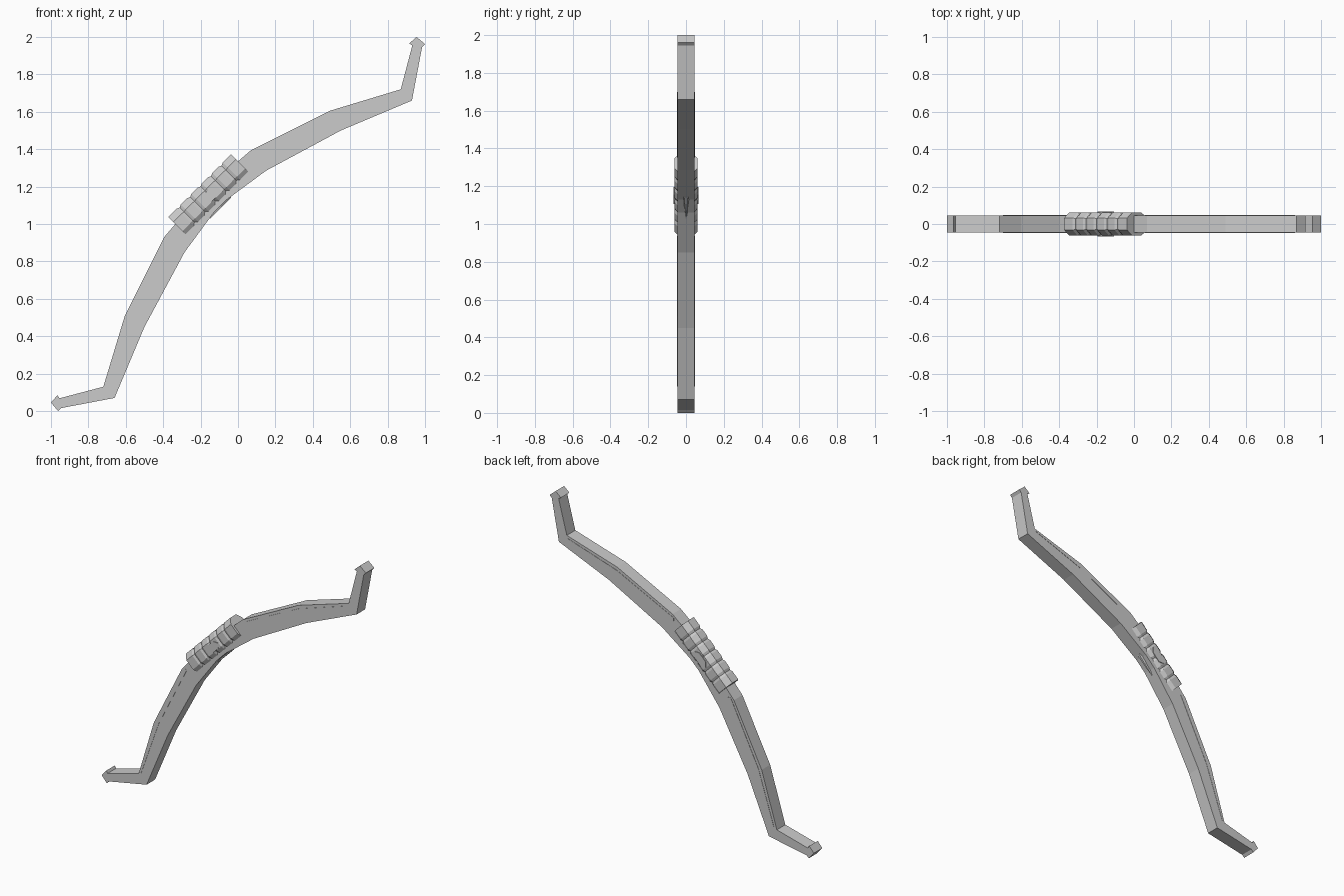
import bpy, bmesh, math

if "Cube" in bpy.data.objects:
    bpy.data.objects.remove(bpy.data.objects["Cube"])

R = math.sqrt(0.5)


def mirror(pts):
    """Reflect a front profile across the bow's diagonal symmetry line."""
    return [(1 - z, 1 - x) for x, z in reversed(pts)]


def local(u, v):
    """Grip coordinates (u along the grip, v outward) to front-view x, z."""
    return ((u - v) * R + 0.5, (u + v) * R + 0.5)


def make(name, verts, faces):
    me = bpy.data.meshes.new(name)
    me.from_pydata(verts, [], faces)
    bm = bmesh.new()
    bm.from_mesh(me)
    bmesh.ops.recalc_face_normals(bm, faces=bm.faces[:])
    bm.to_mesh(me)
    bm.free()
    ob = bpy.data.objects.new(name, me)
    bpy.context.collection.objects.link(ob)
    return ob


def loft(name, rings):
    """Skin closed rings with capped ends."""
    n = len(rings[0])
    verts = [p for r in rings for p in r]
    faces = [(i * n + j, i * n + (j + 1) % n, (i + 1) * n + (j + 1) % n, (i + 1) * n + j)
             for i in range(len(rings) - 1) for j in range(n)]
    last = (len(rings) - 1) * n
    faces += [tuple(reversed(range(n))), tuple(range(last, last + n))]
    return make(name, verts, faces)


def slab(name, profile, y):
    """Extrude a front profile through the bow's thickness."""
    return loft(name, [[(x, s * y, z) for x, z in profile] for s in (-1, 1)])


# Bow body: outer and inner edges of the upper half, mirrored for the lower half
outer = [(0.0, 1.335), (0.07, 1.395), (0.49, 1.605), (0.87, 1.72), (0.932, 1.955),
         (0.915, 1.965), (0.955, 2.0)]
inner = [(1.0, 1.962), (0.984, 1.945), (0.93, 1.66), (0.55, 1.50), (0.15, 1.285), (-0.06, 1.13)]
half = outer + inner
slab("bow_body", half + mirror(half), 0.046)

# Thin raised strips beside the outer edge of each limb
strip = [(0.06, 1.372), (0.49, 1.582), (0.86, 1.70), (0.49, 1.568), (0.06, 1.352)]
slab("upper_limb_strip", strip, 0.048)
slab("lower_limb_strip", mirror(strip), 0.048)

# Ribbed grip: chamfered section (y, v) swelling in six bands
VC = 1.0 * 0.925 - 0.0
section = [(-0.040, -0.068), (-0.062, -0.035), (-0.062, 0.035), (-0.032, 0.072),
           (0.032, 0.072), (0.062, 0.035), (0.062, -0.035), (0.040, -0.068)]
rings = []
BANDS, HALF = 6, 0.238
step = 2 * HALF / BANDS
OFF = -0.7071 + 0.7071  # grip midline lies on the symmetry line
for i in range(BANDS):
    for t, k in ((0.0, 0.90), (0.2, 1.0), (0.8, 1.0), (1.0, 0.90)):
        if i and t == 0.0:
            continue
        u = -HALF + (i + t) * step
        k = 1.0 if (i == 0 and t == 0) or (i == BANDS - 1 and t == 1) else k
        ring = []
        for y, v in section:
            x, z = ((u - (VC + v * k)) * R + 0.5, (u + VC + v * k) * R + 0.5)
            ring.append((x, y * k, z))
        rings.append(ring)
loft("grip", rings)

# Hexagonal studs on both sides of the grip
hexagon = [(-0.062, 0.0), (-0.035, 0.028), (0.035, 0.028), (0.062, 0.0), (0.035, -0.028), (-0.035, -0.028)]
slab("grip_stud", [local(u, VC - 0.005 + v) for u, v in hexagon], 0.066)

# Small tapered keel on the inner side of the grip
keel = []
for u, w in ((-0.085, 0.004), (0.0, 0.018), (0.075, 0.030)):
    lo, hi = local(u, 0.832), local(u, 0.86)
    keel.append([(lo[0], -w * 0.3, lo[1]), (lo[0], w * 0.3, lo[1]), (hi[0], w, hi[1]), (hi[0], -w, hi[1])])
loft("grip_keel", keel)
